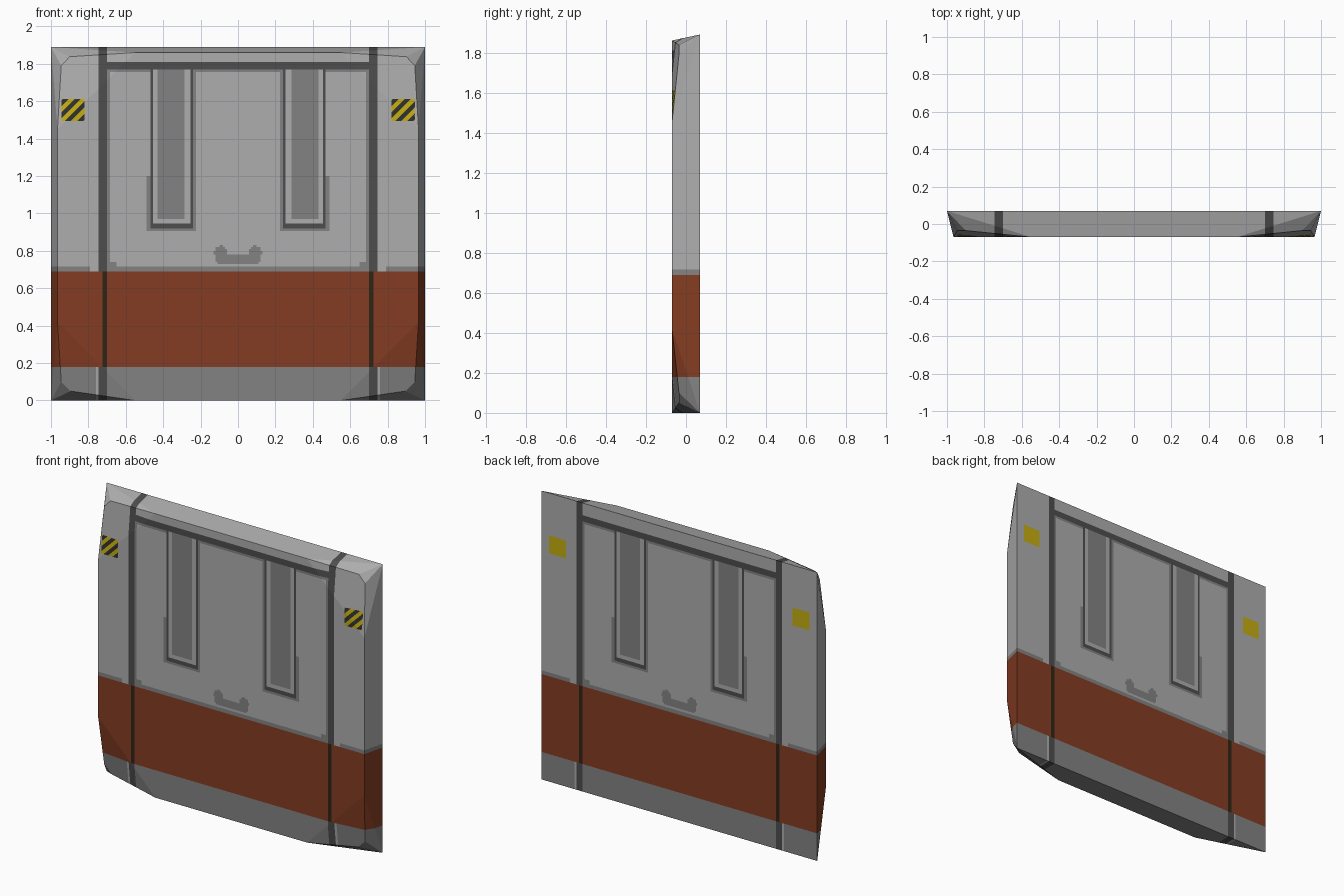
import bpy, bmesh, math
from mathutils import Vector

if "Cube" in bpy.data.objects:
    bpy.data.objects.remove(bpy.data.objects["Cube"])

COLOURS = {
    "light_grey": (0.42, 0.42, 0.42),
    "mid_grey": (0.225, 0.225, 0.225),
    "dark_grey": (0.075, 0.075, 0.075),
    "rust_orange": (0.23, 0.045, 0.016),
    "dark_brown": (0.028, 0.018, 0.007),
    "yellow": (0.56, 0.42, 0.006),
    "charcoal": (0.03, 0.03, 0.028),
}
NAMES = list(COLOURS)
PERIOD = 0.065           # hazard stripe spacing measured along x

mesh = bpy.data.meshes.new("door_panel")
door = bpy.data.objects.new("door_panel", mesh)
bpy.context.collection.objects.link(door)
for name, rgb in COLOURS.items():
    mat = bpy.data.materials.new(name)
    mat.diffuse_color = (*rgb, 1)
    mat.use_nodes = True
    mat.node_tree.nodes["Principled BSDF"].inputs["Base Color"].default_value = mat.diffuse_color
    mesh.materials.append(mat)

# slab: rectangular back, front pulled in with bevelled corners
corner = [(1, .07, 1.89), (.55, -.07, 1.86), (.9, -.035, 1.838), (.945, -.035, 1.79),
          (.965, -.07, 1.45), (.965, -.07, .42), (.945, -.035, .10), (.895, -.035, .05),
          (.55, -.07, 0), (1, .07, 0)]
bm = bmesh.new()
for s in (-1, 1):
    for x, y, z in corner:
        bm.verts.new((s * x, y, z))
bmesh.ops.convex_hull(bm, input=bm.verts[:])


def cut(point, normal, inside=None):
    """Slice all faces, or only those whose centre lies inside the test."""
    faces = [f for f in bm.faces if inside is None or inside(f.calc_center_median())]
    geom = list({v for f in faces for v in f.verts}) + \
        list({e for f in faces for e in f.edges}) + faces
    bmesh.ops.bisect_plane(bm, geom=geom, plane_co=point, plane_no=Vector(normal).normalized(),
                           dist=1e-5)


def in_hazard(c):
    return .82 < abs(c.x) < .945 and 1.495 < c.z < 1.612


def in_handle(c):
    return abs(c.x) < .13 and .73 < c.z < .83


def within(v, a, b):
    return a < v < b


# paint lines: cut the slab where colours change
for x in (.13, .225, .24, .255, .285, .43, .455, .468, .49, .65, .685, .70, .725, .745, .76, .79,
          .82, .945):
    for s in (-1, 1):
        cut((s * x, 0, 0), (1, 0, 0))
for z in (.18, .69, .715, .73, .74, .83, .905, .92, .945, .97, 1.2, 1.495, 1.612, 1.755, 1.77,
          1.785, 1.81):
    cut((0, 0, z), (0, 0, 1))

# fine cells around the handle, diagonal cuts in the hazard plates
for i in range(-12, 13):
    cut((i * .01, 0, 0), (1, 0, 0), in_handle)
for i in range(1, 10):
    cut((0, 0, .73 + i * .01), (0, 0, 1), in_handle)
for s in (-1, 1):
    test = lambda c: in_hazard(c) and c.y < 0 and c.x * s > 0
    for i in range(-4, 5):
        cut((s * .8825 + (i + .5) * PERIOD / 2, 0, 1.5535), (1, 0, -1), test)


def window_colour(a, z):
    """Nested frame of one window slot, or None outside it."""
    if z > 1.785 or not within(a, .225, .49) or z < .905:
        return None
    if within(a, .285, .43) and z > .97:
        return "mid_grey"
    if within(a, .255, .455) and z > .945:
        return "light_grey"
    if within(a, .24, .468) and z > .92:
        return "dark_grey"
    if a > .468 and z > 1.2:
        return None
    return "mid_grey"


def colour(c):
    a, z = abs(c.x), c.z
    # lower skirt and orange band
    if z < .18:
        if within(a, .70, .745):
            return "dark_grey"
        return "light_grey" if within(a, .745, .76) else "mid_grey"
    if z < .69:
        return "dark_brown" if within(a, .70, .725) else "rust_orange"
    # seams of the door leaf
    if within(a, .70, .745) or (a < .70 and within(z, 1.77, 1.81)):
        return "dark_grey"
    if z < .715:
        return "light_grey" if within(a, .745, .79) else "mid_grey"
    # hazard plates: striped on the front, plain on the back
    if in_hazard(c):
        if c.y > 0:
            return "yellow"
        off = c.x - math.copysign(.8825, c.x) - (z - 1.5535)
        return "charcoal" if math.floor(off / (PERIOD / 2) + .5) % 2 else "yellow"
    slot = window_colour(a, z)
    if slot and z < 1.77:
        return slot
    # soft border inside the leaf
    if a < .70 and z < 1.77 and (a > .685 or z > 1.755 or (a > .65 and z < .74)):
        return "mid_grey"
    # handle: bar with two upturned round ends
    if in_handle(c):
        bar = a < .10 and z < .787 and not (a < .06 and z > .782)
        if bar or math.hypot(a - .092, z - .79) < .036 or math.hypot(a - .092, z - .762) < .032:
            return "mid_grey"
    return "light_grey"


for f in bm.faces:
    f.material_index = NAMES.index(colour(f.calc_center_median()))
    f.smooth = False
bmesh.ops.recalc_face_normals(bm, faces=bm.faces[:])
bm.to_mesh(mesh)
bm.free()
